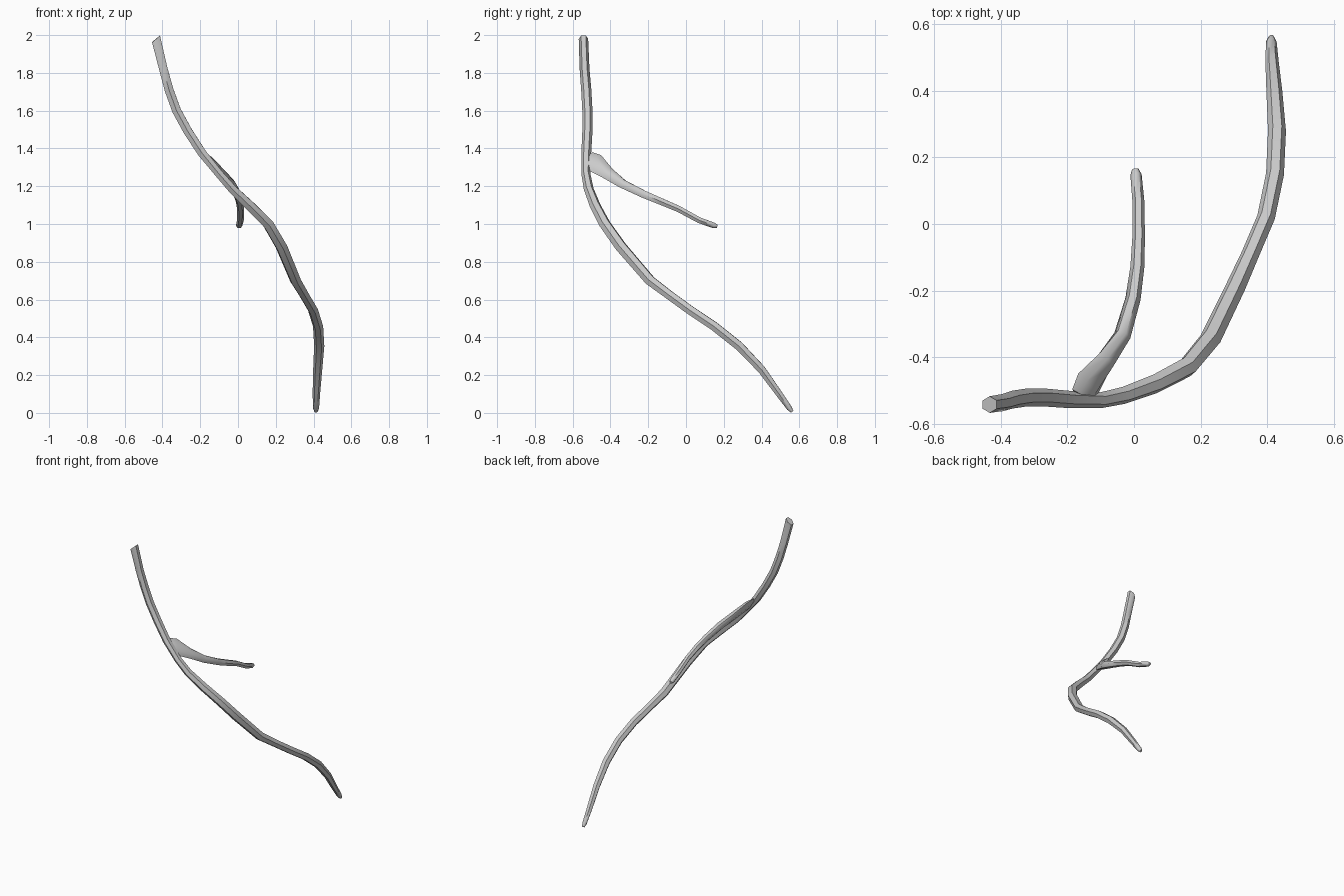
import bpy, bmesh, math
from mathutils import Vector

SIDES = 6


def tube(name, stations, side, slant=0.0):
    """Tapered six-sided limb; each station is x, y, z, radius along side, radius across."""
    pts = [Vector(s[:3]) for s in stations]
    side = Vector(side)
    bm = bmesh.new()
    rings = []
    for i, p in enumerate(pts):
        a, b = pts[max(i - 1, 0)], pts[min(i + 1, len(pts) - 1)]
        t = (b - a).normalized()
        side = (side - t * side.dot(t)).normalized()   # carry the frame along
        up = t.cross(side)
        r, q = stations[i][3], stations[i][-1]
        rings.append([bm.verts.new(p + r * math.cos(w) * side + q * math.sin(w) * up)
                      for w in (2 * math.pi * k / SIDES for k in range(SIDES))])
    for v in rings[0]:                                 # oblique cut at the start
        v.co.z += slant * (v.co.x - pts[0].x)
    for lo, hi in zip(rings, rings[1:]):
        for k in range(SIDES):
            j = (k + 1) % SIDES
            bm.faces.new((lo[k], lo[j], hi[j], hi[k]))
    bm.faces.new(rings[0])
    bm.faces.new(rings[-1])
    bmesh.ops.recalc_face_normals(bm, faces=bm.faces)
    me = bpy.data.meshes.new(name)
    bm.to_mesh(me)
    bm.free()
    ob = bpy.data.objects.new(name, me)
    bpy.context.collection.objects.link(ob)
    bpy.ops.object.select_all(action='DESELECT')
    ob.select_set(True)
    bpy.context.view_layer.objects.active = ob
    bpy.ops.object.shade_smooth_by_angle(angle=math.radians(59))


# Main stem, from the cut end at the top down to the thin tip
tube("main_stem", [
    (-0.434, -0.543, 1.98, 0.025), (-0.395, -0.537, 1.82, 0.026),
    (-0.365, -0.528, 1.71, 0.027), (-0.325, -0.522, 1.60, 0.027),
    (-0.265, -0.522, 1.49, 0.027), (-0.19, -0.528, 1.375, 0.026),
    (-0.10, -0.53, 1.265, 0.024), (-0.03, -0.515, 1.185, 0.026),
    (0.065, -0.480, 1.095, 0.029), (0.160, -0.430, 1.00, 0.031),
    (0.230, -0.345, 0.88, 0.032), (0.305, -0.19, 0.70, 0.030),
    (0.35, -0.09, 0.625, 0.027), (0.397, 0.02, 0.545, 0.027),
    (0.424, 0.15, 0.458, 0.027), (0.430, 0.28, 0.355, 0.027),
    (0.422, 0.40, 0.230, 0.024), (0.415, 0.49, 0.105, 0.020),
    (0.413, 0.548, 0.024, 0.016), (0.413, 0.562, 0.006, 0.009)],
    side=(0, 1, 0), slant=0.6)

# Side twig, flared along the stem where it leaves it
tube("side_twig", [
    (-0.155, -0.522, 1.338, 0.058, 0.012), (-0.143, -0.490, 1.328, 0.060, 0.020),
    (-0.088, -0.415, 1.268, 0.038, 0.025), (-0.035, -0.335, 1.212, 0.027, 0.025),
    (-0.003, -0.225, 1.158, 0.023), (0.010, -0.130, 1.118, 0.021),
    (0.014, -0.040, 1.080, 0.019), (0.013, 0.070, 1.020, 0.018),
    (0.006, 0.148, 0.992, 0.017), (0.004, 0.165, 0.988, 0.010)],
    side=(0.62, 0, -0.78))
